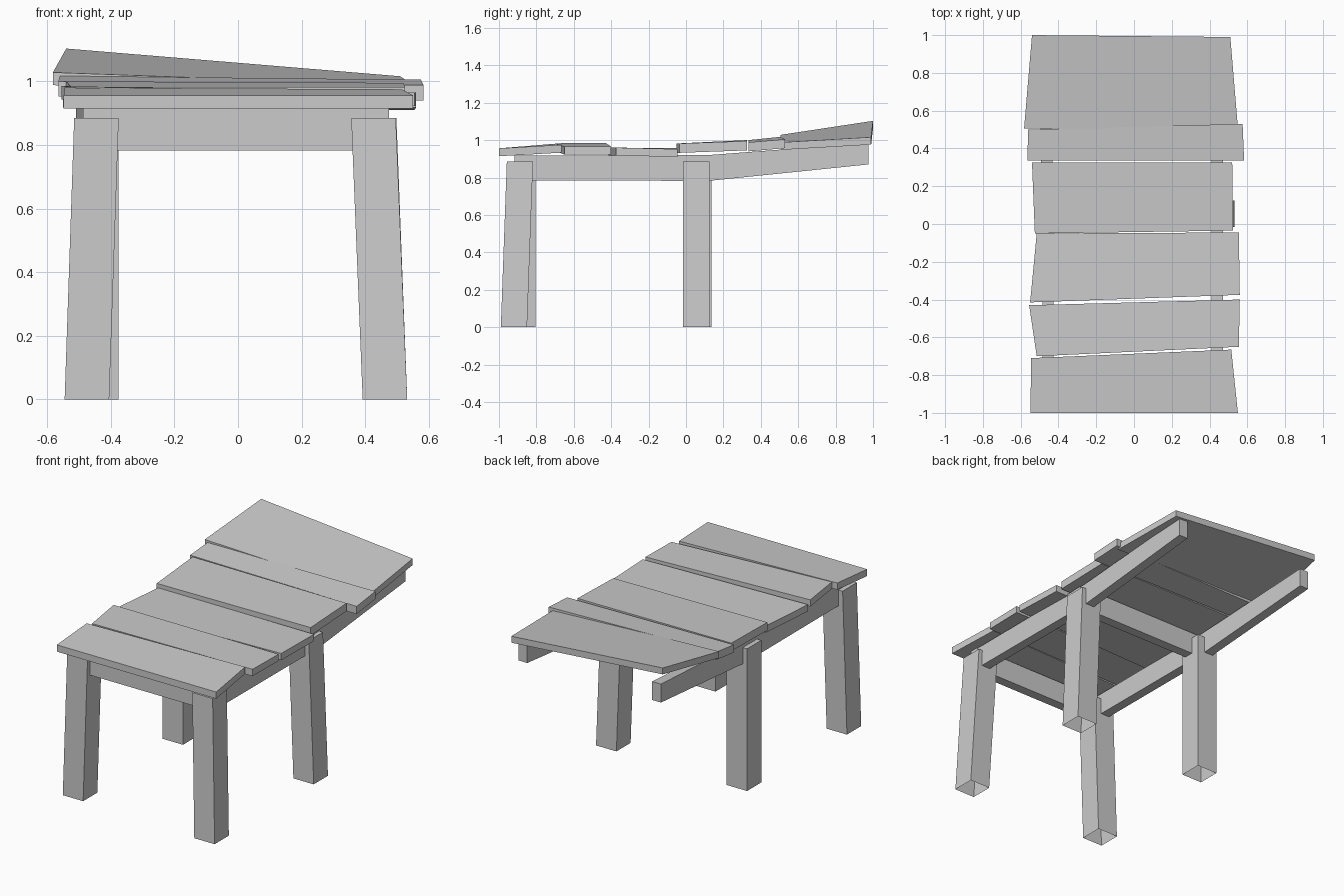
import bpy
import bmesh

cube = bpy.data.objects.get("Cube")
if cube:
    bpy.data.objects.remove(cube, do_unlink=True)

wood = bpy.data.materials.new("plain_grey")
wood.use_nodes = True
GREY = (0.6, 0.6, 0.6, 1)
wood.diffuse_color = GREY
wood.node_tree.nodes["Principled BSDF"].inputs["Base Color"].default_value = GREY


def loft(name, rings, cap_start=True):
    """Join a series of four-cornered rings into a solid beam."""
    bm = bmesh.new()
    loops = [[bm.verts.new(point) for point in ring] for ring in rings]
    for lower, upper in zip(loops, loops[1:]):
        for i in range(4):
            j = (i + 1) % 4
            bm.faces.new((lower[i], lower[j], upper[j], upper[i]))
    if cap_start:
        bm.faces.new(loops[0][::-1])
    bm.faces.new(loops[-1])
    if cap_start:
        bmesh.ops.recalc_face_normals(bm, faces=bm.faces)
    mesh = bpy.data.meshes.new(name)
    bm.to_mesh(mesh)
    bm.free()
    mesh.materials.append(wood)
    obj = bpy.data.objects.new(name, mesh)
    bpy.context.collection.objects.link(obj)
    return obj


def square(x, y, z, size=0.14):
    h = size / 2
    return [(x - h, y - h, z), (x + h, y - h, z), (x + h, y + h, z), (x - h, y + h, z)]


# Legs: hollow at the foot, each leaning a little differently
def leg(name, foot, head):
    loft(name, [square(*foot, 0), square(*head, 0.885)], cap_start=False)


leg("front_right_leg", (-0.475, -0.875), (-0.445, -0.875))
leg("front_left_leg", (0.462, -0.92), (0.426, -0.888))
leg("back_right_leg", (-0.445, 0.065), (-0.445, 0.065))
leg("back_left_leg", (0.462, 0.055), (0.428, 0.055))


# Side rails: level between the legs, then rising towards the back
def section(x, y, bottom, top, width=0.06):
    h = width / 2
    return [(x - h, y, bottom), (x + h, y, bottom), (x + h, y, top), (x - h, y, top)]


for name, x, end_x in (("right_rail", -0.455, -0.48), ("left_rail", 0.441, 0.441)):
    loft(name, [section(x, -0.915, 0.785, 0.918),
                section(x, 0.12, 0.782, 0.92),
                section(end_x, 0.975, 0.87, 0.985)])

# Cross rails through the leg tops
for name, y in (("front_cross_rail", -0.888), ("back_cross_rail", 0.05)):
    loft(name, [[(x, y - 0.03, 0.782), (x, y + 0.03, 0.782),
                 (x, y + 0.03, 0.919), (x, y - 0.03, 0.919)] for x in (-0.487, 0.475)])


# Planks: four uneven top corners, front right round to back right
def plank(name, *corners, thick=0.042):
    loft(name, [[(x, y, z - thick) for x, y, z in corners], corners])


plank("plank_front", (-0.548, -1, 0.956), (0.55, -1, 0.956),
      (0.515, -0.665, 0.975), (-0.545, -0.71, 0.98))
plank("plank_second", (-0.515, -0.7, 0.983), (0.555, -0.65, 0.965),
      (0.56, -0.4, 0.965), (-0.555, -0.43, 0.985))
plank("plank_third", (-0.55, -0.415, 0.96), (0.56, -0.375, 0.96),
      (0.555, -0.045, 0.952), (-0.515, -0.05, 0.957))
plank("plank_fourth", (-0.525, -0.05, 0.982), (0.525, -0.035, 0.982),
      (0.52, 0.325, 0.995), (-0.54, 0.325, 1), thick=0.05)
plank("plank_fifth", (-0.565, 0.335, 1), (0.583, 0.335, 0.988),
      (0.575, 0.53, 1.005), (-0.56, 0.5, 1.017), thick=0.048)
plank("plank_back", (-0.582, 0.505, 1.028), (0.55, 0.51, 0.988),
      (0.51, 0.99, 1.016), (-0.54, 1, 1.103), thick=0.04)
